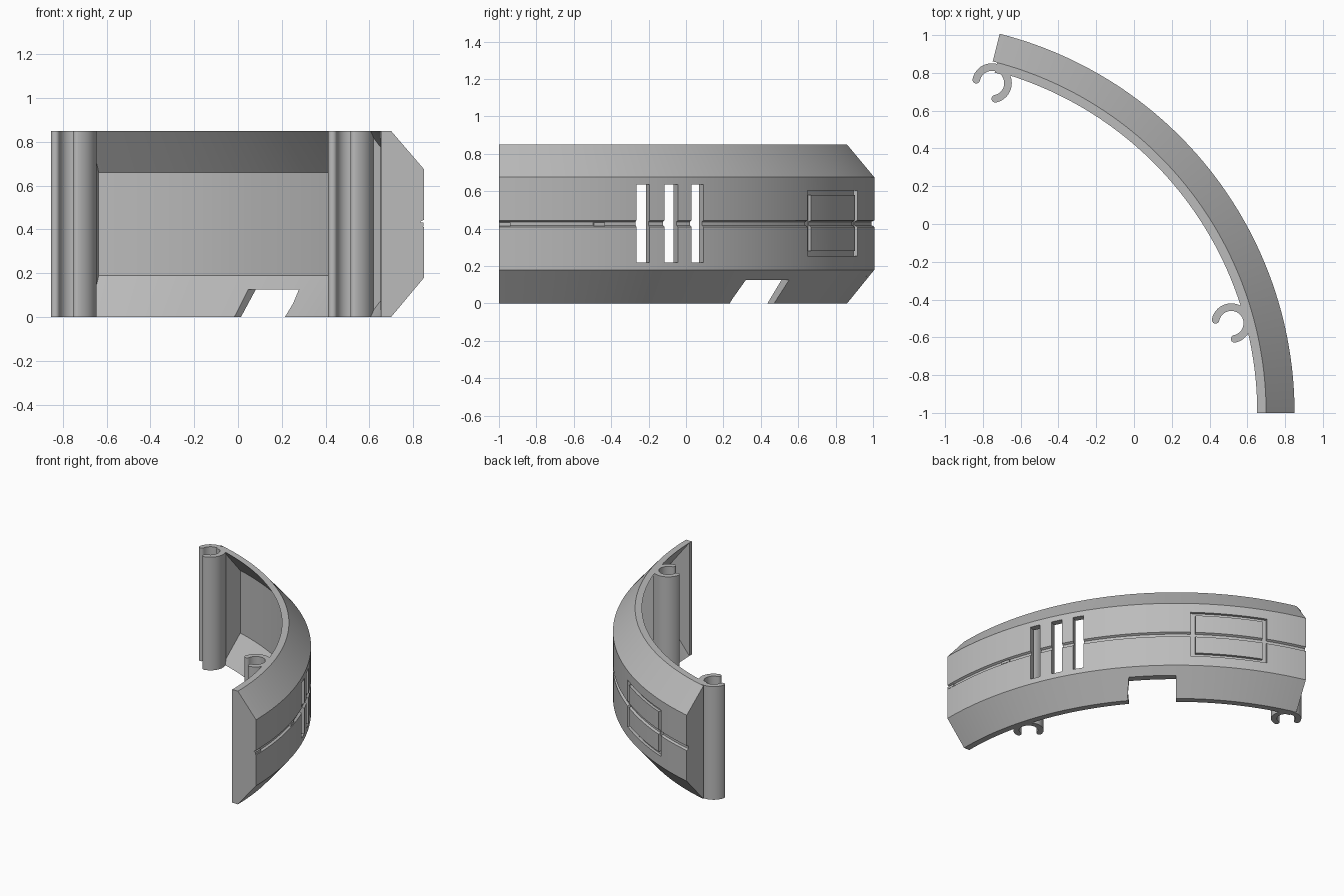
import bpy, bmesh, math
from mathutils import Vector

if "Cube" in bpy.data.objects:
    bpy.data.objects.remove(bpy.data.objects["Cube"])

CX, CY = -1.2206, -1.0          # centre of the curved wall
R_OUT, R_MID, R_IN = 2.0706, 1.92, 1.873
END = 75.0                      # sweep in degrees

grey = bpy.data.materials.new("plain grey")
grey.diffuse_color = (0.5, 0.5, 0.5, 1)
grey.use_nodes = True
grey.node_tree.nodes["Principled BSDF"].inputs["Base Color"].default_value = grey.diffuse_color


def polar(r, deg, z=0.0):
    a = math.radians(deg)
    return Vector((CX + r * math.cos(a), CY + r * math.sin(a), z))


def make(name, rings):
    """Closed solid skinned through rings of points."""
    bm = bmesh.new()
    vs = [[bm.verts.new(p) for p in ring] for ring in rings]
    n = len(vs[0])
    for a, b in zip(vs, vs[1:]):
        for i in range(n):
            j = (i + 1) % n
            bm.faces.new((a[i], a[j], b[j], b[i]))
    bm.faces.new(vs[0])
    bm.faces.new(vs[-1])
    bmesh.ops.recalc_face_normals(bm, faces=bm.faces[:])
    me = bpy.data.meshes.new(name)
    bm.to_mesh(me)
    bm.free()
    me.materials.append(grey)
    ob = bpy.data.objects.new(name, me)
    bpy.context.collection.objects.link(ob)
    return ob


def sweep(name, profile, a0, a1, step=1.0):
    """Revolve an (r, z) profile from angle a0 to a1."""
    n = max(1, round((a1 - a0) / step))
    return make(name, [[polar(r, a0 + (a1 - a0) * k / n, z) for r, z in profile]
                       for k in range(n + 1)])


def block(name, r0, r1, z0, z1, a0, a1):
    return sweep(name, [(r0, z0), (r1, z0), (r1, z1), (r0, z1)], a0, a1)


def cut(target, cutters):
    for c in cutters:
        m = target.modifiers.new("cut", 'BOOLEAN')
        m.operation, m.solver, m.object = 'DIFFERENCE', 'EXACT', c
        c.hide_render = True
    dg = bpy.context.evaluated_depsgraph_get()
    me = bpy.data.meshes.new_from_object(target.evaluated_get(dg))
    target.modifiers.clear()
    target.data = me
    for c in cutters:
        bpy.data.objects.remove(c)


# Curved shell: bevelled C section with a groove around the middle
outer = [(R_MID, 0), (R_OUT, 0.18), (R_OUT, 0.41), (2.055, 0.418),
         (2.055, 0.437), (R_OUT, 0.445), (R_OUT, 0.675), (R_MID, 0.85)]
inner = [(R_IN, 0.85), (2.022, 0.66), (2.022, 0.19), (R_IN, 0)]
shell = sweep("curved_shell", outer + inner, 0, END)

cutters = []
# Three through slots
for a0, a1 in ((20.8, 22.9), (25.3, 27.5), (29.8, 31.9)):
    cutters.append(block("slot_cutter", 1.95, 2.15, 0.22, 0.635, a0, a1))
# Cable notch in the lower edge
cutters.append(block("notch_cutter", 1.8, 2.2, -0.1, 0.125, 40, 50))
# Rectangular engraved frame
for z0, z1 in ((0.255, 0.28), (0.58, 0.605)):
    cutters.append(block("frame_cutter", 2.05, 2.15, z0, z1, 52.8, 67.7))
for a0, a1 in ((52.8, 53.7), (66.8, 67.7)):
    cutters.append(block("frame_cutter", 2.05, 2.15, 0.2551, 0.6049, a0, a1))
cut(shell, cutters)

# Solid end walls and the narrow lip beyond the far end
wall = outer + [(R_IN, 0.85), (R_IN, 0)]
sweep("front_end_wall", wall, 0, 0.9)
sweep("back_end_wall", wall, END - 0.9, END)
lip = outer + []
sweep("back_end_lip", lip, END, END + 0.75)

# Small plugs bridging the groove
for a0, a1 in ((0, 1.7), (14.2, 15.9)):
    block("groove_plug", 2.045, 2.068, 0.414, 0.432, a0, a1)


def clip(name, cx, cy, start=-78, stop=168, mid=0.085, half=0.02):
    """Open C-shaped clip with rounded tips, extruded to full height."""
    pts = []

    def add(x, y):
        pts.append((cx + x, cy + y))

    n = 28
    angs = [math.radians(start + (stop - start) * k / n) for k in range(n + 1)]
    for a in angs:
        add((mid + half) * math.cos(a), (mid + half) * math.sin(a))
    for k in range(1, 8):
        a = angs[-1] + math.pi * k / 8
        add(mid * math.cos(angs[-1]) + half * math.cos(a),
            mid * math.sin(angs[-1]) + half * math.sin(a))
    for a in reversed(angs):
        add((mid - half) * math.cos(a), (mid - half) * math.sin(a))
    for k in range(1, 8):
        a = angs[0] + math.pi + math.pi * k / 8
        add(mid * math.cos(angs[0]) + half * math.cos(a),
            mid * math.sin(angs[0]) + half * math.sin(a))
    return make(name, [[(x, y, z) for x, y in pts] for z in (0, 0.85)])


clip("back_clip", -0.752, 0.746)
clip("front_clip", 0.515, -0.525)

# Ribs tying the clips to the wall, trimmed to the bevelled section
rib = [(1.865, 0), (R_IN + 0.02, 0), (2.04, 0.185), (2.04, 0.665),
       (R_IN + 0.02, 0.85), (1.865, 0.85)]
sweep("front_clip_rib", rib, 14.2, 15.4)
sweep("back_clip_rib", rib, 73.2, END)

# Smooth curved faces, keep the edges sharp
for ob in bpy.context.scene.objects:
    ob.select_set(True)
    bpy.context.view_layer.objects.active = ob
bpy.ops.object.shade_smooth_by_angle(angle=math.radians(28))
